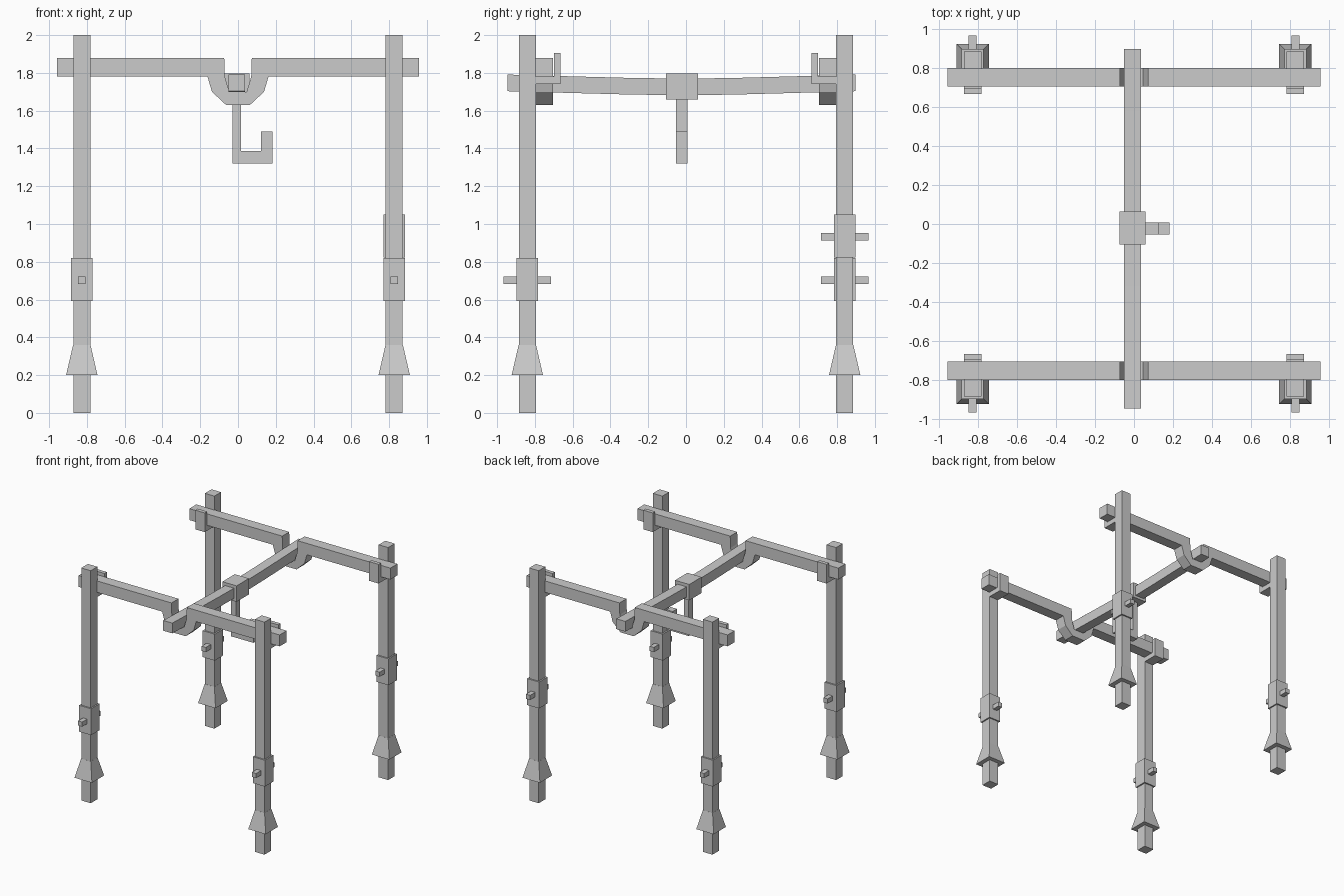
import bpy, bmesh

if "Cube" in bpy.data.objects:
    bpy.data.objects.remove(bpy.data.objects["Cube"])


def finish(bm, name):
    bmesh.ops.recalc_face_normals(bm, faces=bm.faces)
    mesh = bpy.data.meshes.new(name)
    bm.to_mesh(mesh)
    bm.free()
    obj = bpy.data.objects.new(name, mesh)
    bpy.context.collection.objects.link(obj)
    return obj


def loft(name, rings):
    """Skin a closed solid through rings of equal point count."""
    bm = bmesh.new()
    loops = [[bm.verts.new(p) for p in ring] for ring in rings]
    n = len(loops[0])
    for a, b in zip(loops, loops[1:]):
        for i in range(n):
            j = (i + 1) % n
            bm.faces.new((a[i], a[j], b[j], b[i]))
    bm.faces.new(loops[0])
    bm.faces.new(loops[-1])
    return finish(bm, name)


def square(cx, cy, z, h):
    return [(cx - h, cy - h, z), (cx + h, cy - h, z),
            (cx + h, cy + h, z), (cx - h, cy + h, z)]


def box(name, x0, x1, y0, y1, z0, z1):
    return loft(name, [[(x0, y0, z), (x1, y0, z), (x1, y1, z), (x0, y1, z)]
                       for z in (z0, z1)])


def prism_xz(name, pts, y0, y1):
    return loft(name, [[(x, y, z) for x, z in pts] for y in (y0, y1)])


def prism_yz(name, pts, x0, x1):
    return loft(name, [[(x, y, z) for y, z in pts] for x in (x0, x1)])


# Legs with flared foot, sliding collar, pin and bar bracket
for sx, side in ((-1, "left"), (1, "right")):
    for sy, end in ((-1, "front"), (1, "back")):
        tag = f"{end}_{side}"
        cx, cy = sx * 0.827, sy * 0.84
        loft(f"leg_{tag}", [square(cx, cy, z, 0.045) for z in (0, 2)])
        loft(f"foot_flare_{tag}", [square(cx, cy, 0.2, 0.083),
                                   square(cx, cy, 0.36, 0.046)])
        # the back right collar sits higher
        lift = 0.23 if (sx, sy) == (1, 1) else 0
        loft(f"collar_{tag}", [square(cx, cy, z + lift, 0.057)
                               for z in (0.593, 0.82)])
        box(f"pin_{tag}", cx - 0.02, cx + 0.02, cy - 0.125, cy + 0.125,
            0.682 + lift, 0.722 + lift)
        bracket = [(0.80, 1.74), (0.665, 1.74), (0.665, 1.905),
                   (0.698, 1.905), (0.698, 1.782), (0.80, 1.782)]
        prism_yz(f"bracket_{tag}", [(sy * y, z) for y, z in bracket],
                 cx - 0.045, cx + 0.045)

# Crossbars with a cradle dip in the middle
half = [(0.045, 1.698), (0.07, 1.78), (0.073, 1.88), (0.957, 1.88),
        (0.957, 1.782), (0.162, 1.782), (0.138, 1.70), (0.063, 1.63)]
outline = half + [(-x, z) for x, z in reversed(half)]
for sy, end in ((-1, "front"), (1, "back")):
    prism_xz(f"crossbar_{end}", outline, sy * 0.705, sy * 0.80)

# Sagging ridge pole
path = [(-0.945, 1.747), (-0.62, 1.738), (-0.32, 1.73), (0, 1.725),
        (0.29, 1.73), (0.58, 1.738), (0.897, 1.747)]
loft("ridge_pole", [[(-0.05, y, z - 0.044), (0.036, y, z - 0.044),
                     (0.036, y, z + 0.044), (-0.05, y, z + 0.044)]
                    for y, z in path])

# Hanging hook and its sleeve
box("hook_sleeve", -0.075, 0.06, -0.105, 0.063, 1.66, 1.797)
prism_xz("hook", [(-0.03, 1.68), (-0.03, 1.32), (0.183, 1.32), (0.183, 1.49),
                  (0.122, 1.49), (0.122, 1.387), (0.016, 1.387),
                  (0.016, 1.68)], -0.053, 0.007)
